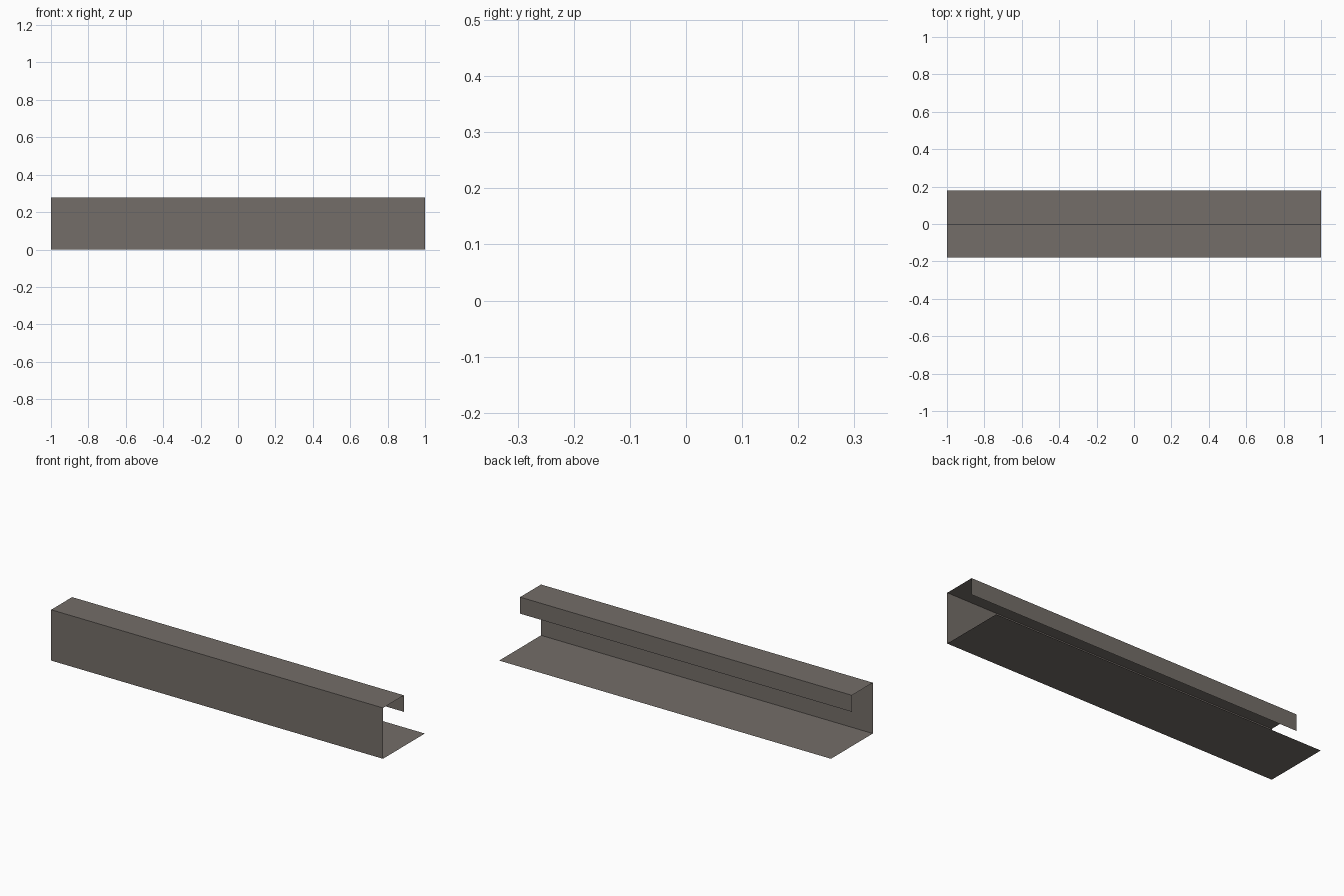
import bpy

if "Cube" in bpy.data.objects:
    bpy.data.objects.remove(bpy.data.objects["Cube"])

# Grey-brown sheet metal
mat = bpy.data.materials.new("warm grey metal")
mat.diffuse_color = (0.175, 0.155, 0.14, 1)
mat.use_nodes = True
mat.node_tree.nodes["Principled BSDF"].inputs["Base Color"].default_value = mat.diffuse_color

# Open folded profile (y, z): base, front wall, top, hanging lip
profile = [(0.18, 0), (-0.18, 0), (-0.18, 0.277), (0, 0.277), (0, 0.187)]

# Sweep the profile along x as a thin folded sheet
n = len(profile)
verts = [(x, y, z) for x in (-1, 1) for y, z in profile]
faces = [(i, i + 1, n + i + 1, n + i) for i in range(n - 1)]
mesh = bpy.data.meshes.new("folded_channel")
mesh.from_pydata(verts, [], faces)
mesh.materials.append(mat)
mesh.update()
channel = bpy.data.objects.new("folded_channel", mesh)
bpy.context.collection.objects.link(channel)
